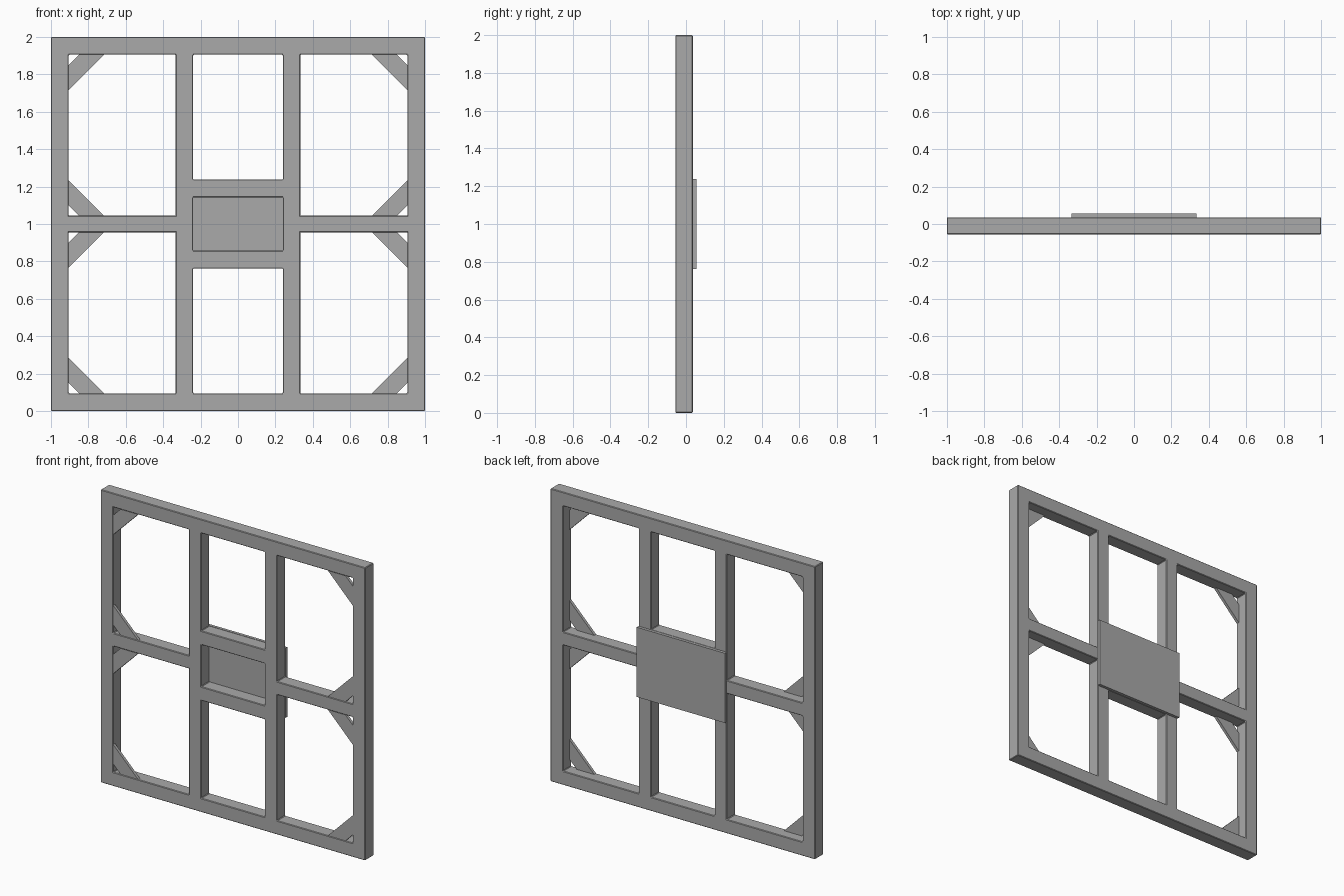
import bpy
import bmesh
from mathutils import Vector

cube = bpy.data.objects.get("Cube")
if cube:
    bpy.data.objects.remove(cube, do_unlink=True)

FRONT, BACK, PLATE_BACK = -0.056, 0.036, 0.056
EDGE = 0.905          # inner edge of the outer frame
POST = (0.24, 0.333)  # inner and outer edge of each post
RAIL = 0.045          # half height of the side rails
BOX = (0.143, 0.238)  # inner and outer edge of the centre box
MID = 1.0

grey = bpy.data.materials.new("grey")
grey.use_nodes = True
colour = (0.4, 0.4, 0.4, 1)
grey.diffuse_color = colour
grey.node_tree.nodes["Principled BSDF"].inputs["Base Color"].default_value = colour


def finish(name, bm):
    bmesh.ops.recalc_face_normals(bm, faces=bm.faces)
    mesh = bpy.data.meshes.new(name)
    bm.to_mesh(mesh)
    bm.free()
    mesh.materials.append(grey)
    obj = bpy.data.objects.new(name, mesh)
    bpy.context.collection.objects.link(obj)
    return obj


def extrude_back(bm, depth):
    """Thicken flat faces towards +y, keeping the front cap."""
    geom = bmesh.ops.extrude_face_region(bm, geom=bm.faces[:], use_keep_orig=True)["geom"]
    verts = [g for g in geom if isinstance(g, bmesh.types.BMVert)]
    bmesh.ops.translate(bm, verts=verts, vec=(0, depth, 0))


def is_solid(x, h):
    """Whether a cell centre, measured from the middle, is wood."""
    x, h = abs(x), abs(h)
    outer = x > EDGE or h > EDGE
    post = POST[0] < x < POST[1]
    side_rail = x > POST[1] and h < RAIL
    box_rail = x < POST[0] and BOX[0] < h < BOX[1]
    return outer or post or side_rail or box_rail


def mirrored(values):
    return sorted([-v for v in values] + list(values))


# Lattice frame: the solid cells of a grid, thickened as one piece
xs = mirrored([POST[0], POST[1], EDGE, 1])
hs = mirrored([RAIL, BOX[0], BOX[1], EDGE, 1])
bm = bmesh.new()
grid = {(x, h): bm.verts.new((x, FRONT, MID + h)) for x in xs for h in hs}
for x0, x1 in zip(xs, xs[1:]):
    for h0, h1 in zip(hs, hs[1:]):
        if is_solid((x0 + x1) / 2, (h0 + h1) / 2):
            bm.faces.new([grid[x0, h0], grid[x1, h0], grid[x1, h1], grid[x0, h1]])
bmesh.ops.delete(bm, geom=[v for v in bm.verts if not v.link_faces], context="VERTS")
extrude_back(bm, BACK - FRONT)
frame = finish("lattice_frame", bm)
bevel = frame.modifiers.new("soft_edges", "BEVEL")
bevel.width = 0.004
bevel.segments = 1
bevel.limit_method = "ANGLE"

# Diagonal corner braces in the four side openings
LONG, SHORT, THICK = 0.188, 0.055, 0.02
for side, sx in (("left", 1), ("right", -1)):
    for level, h, dz in (("top", EDGE, -1), ("upper_middle", RAIL, 1),
                         ("lower_middle", -RAIL, -1), ("bottom", -EDGE, 1)):
        corner = Vector((sx * EDGE, FRONT + 0.002, MID + h))
        along, up = Vector((-sx, 0, 0)), Vector((0, 0, dz))
        bm = bmesh.new()
        bm.faces.new([bm.verts.new(corner + step) for step in
                      (along * SHORT, along * LONG, up * LONG, up * SHORT)])
        extrude_back(bm, THICK)
        finish(f"{level}_{side}_brace", bm)

# Mounting plate across the back of the centre box
bm = bmesh.new()
bm.faces.new([bm.verts.new((sx * POST[1], BACK, MID + sz * BOX[1]))
              for sx, sz in ((-1, -1), (1, -1), (1, 1), (-1, 1))])
extrude_back(bm, PLATE_BACK - BACK)
finish("back_plate", bm)
